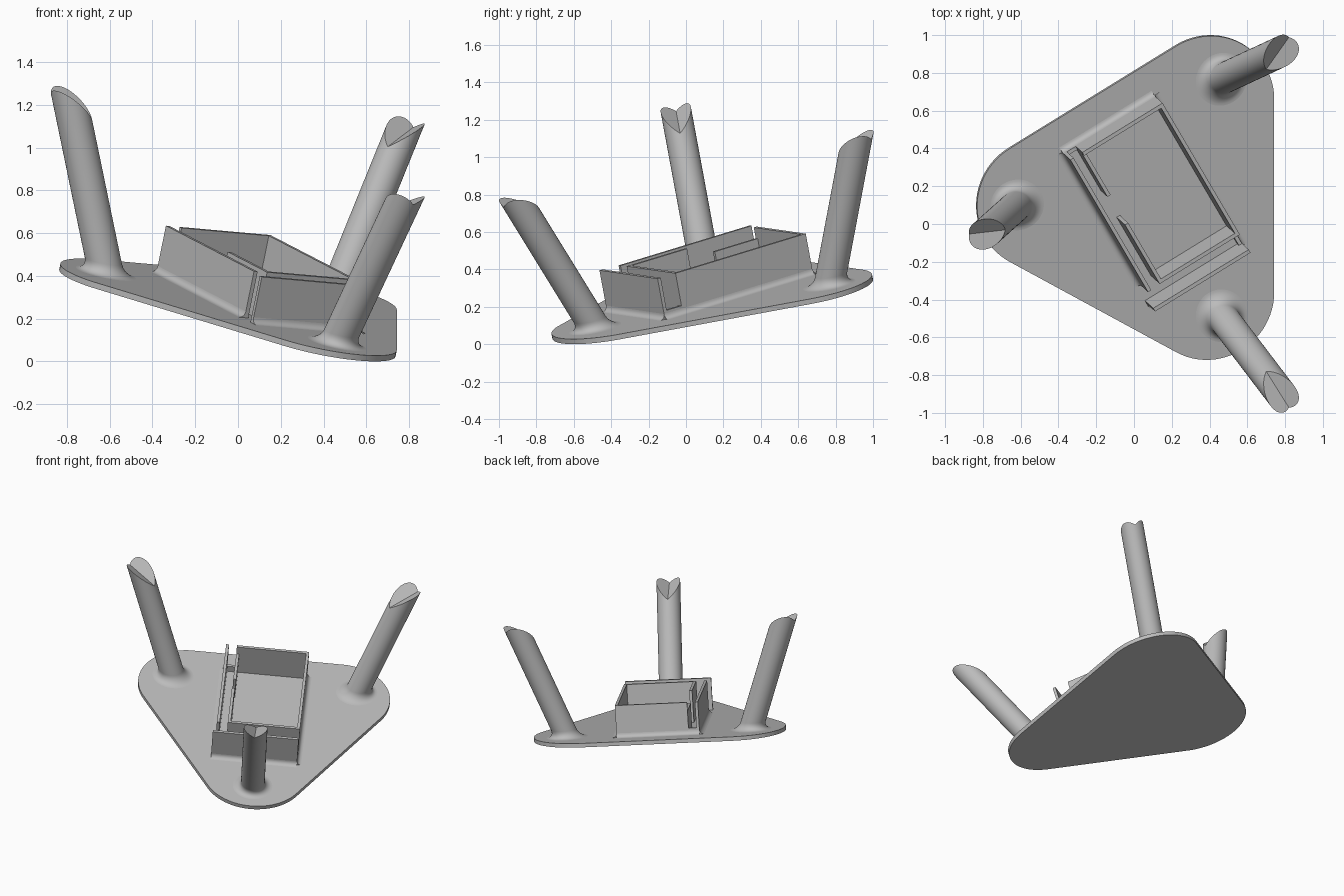
import bpy, bmesh
from math import sin, cos, pi, radians, sqrt
from mathutils import Matrix, Vector

cube = bpy.data.objects.get("Cube")
if cube:
    bpy.data.objects.remove(cube, do_unlink=True)

grey = bpy.data.materials.new("plain grey")
grey.use_nodes = True
grey.diffuse_color = (0.5, 0.5, 0.5, 1)
grey.node_tree.nodes["Principled BSDF"].inputs["Base Color"].default_value = (0.5, 0.5, 0.5, 1)

# Tilted frame: origin at the middle of the plate's upper face
n = Vector((0.203, -0.185, 1)).normalized()
e2 = Vector((0, 1, 0.185)).normalized()
e1 = e2.cross(n)
FRAME = Matrix((e1, e2, n)).transposed().to_4x4()
FRAME.translation = (0.103, 0.127, 0.2725)


def turn(deg):
    return FRAME @ Matrix.Rotation(radians(deg), 4, 'Z')


def finish(name, bm, matrix):
    bmesh.ops.recalc_face_normals(bm, faces=bm.faces)
    bm.transform(matrix)
    mesh = bpy.data.meshes.new(name)
    bm.to_mesh(mesh)
    bm.free()
    mesh.materials.append(grey)
    for p in mesh.polygons:
        p.use_smooth = True
    mesh.set_sharp_from_angle(angle=radians(30))
    ob = bpy.data.objects.new(name, mesh)
    bpy.context.collection.objects.link(ob)
    return ob


def prism(name, outline, offset, matrix):
    """Extrude a closed outline by an offset vector."""
    bm = bmesh.new()
    face = bm.faces.new([bm.verts.new(p) for p in outline])
    new = bmesh.ops.extrude_face_region(bm, geom=[face])["geom"]
    verts = [v for v in new if isinstance(v, bmesh.types.BMVert)]
    bmesh.ops.translate(bm, verts=verts, vec=offset)
    return finish(name, bm, matrix)


# Base plate: rounded triangle with equal sides
CORNER, ROUND, THICK = 0.60, 0.352, 0.028
outline = []
for k in range(3):
    mid = radians(60 + 120 * k)
    for i in range(25):
        a = mid + radians(-60 + 5 * i)
        outline.append((CORNER * cos(mid) + ROUND * cos(a),
                        CORNER * sin(mid) + ROUND * sin(a), 0))
prism("base_plate", outline, (0, 0, -THICK), FRAME)

# Splayed legs: flared foot, V-notched tip sloping up and outward
LEAN, REACH, R, FLARE, SEG = 0.42, 0.735, 0.082, 0.055, 48
TIP, SLOPE, SIDE = 0.34, 0.382, 0.662
STRETCH = sqrt(1 + LEAN ** 2)


def leg_point(a, h, grow):
    return (REACH + LEAN * h + (R * STRETCH + grow) * cos(a), (R + grow) * sin(a), h)


def tip_height(a):
    rise = TIP + SLOPE * (REACH + R * STRETCH * cos(a)) + SIDE * R * abs(sin(a))
    return rise / (1 - SLOPE * LEAN)


def leg(name, deg):
    bm = bmesh.new()
    angles = [2 * pi * i / SEG for i in range(SEG)]
    rings = [[bm.verts.new(leg_point(a, -0.01, FLARE)) for a in angles]]
    for j in range(9):
        t = j / 8 * pi / 2
        rings.append([bm.verts.new(leg_point(a, FLARE * (1 - cos(t)), FLARE * (1 - sin(t))))
                      for a in angles])
    rings.append([bm.verts.new(leg_point(a, tip_height(a), 0)) for a in angles])
    for low, high in zip(rings, rings[1:]):
        for i in range(SEG):
            k = (i + 1) % SEG
            bm.faces.new((low[i], low[k], high[k], high[i]))
    top, half = rings[-1], SEG // 2
    bm.faces.new(top[:half + 1])
    bm.faces.new(top[half:] + top[:1])
    bm.faces.new(rings[0])
    finish(name, bm, turn(deg))


for name, deg in (("right_leg", 180), ("back_leg", 60), ("front_leg", -60)):
    leg(name, deg)

# Open tray, turned to line up with the front leg
TRAY = turn(30)
H, T = 0.225, 0.02


def wall(name, x0, x1, y0, y1, h=H):
    z = -0.01
    prism(name, [(x0, y0, z), (x1, y0, z), (x1, y1, z), (x0, y1, z)], (0, 0, h - z), TRAY)


L, RT, BACK, FRONT = -0.215, 0.285, 0.485, -0.35
wall("tray_side_wall", RT - T, RT, FRONT, BACK)
wall("tray_back_wall", L, RT, BACK - T, BACK)
wall("tray_front_wall", L, RT, FRONT, FRONT + T)
wall("tray_slotted_wall_front", L, L + T, FRONT, 0.025)
wall("tray_slotted_wall_back", L, L + T, 0.19, BACK, 0.165)

# Detached guard plates beside and in front of the tray
OUT, END = -0.29, -0.465
wall("side_guard", OUT, OUT + T, -0.355, BACK)
wall("front_guard", -0.31, RT, END, END + T)
wall("front_low_bridge", RT - T, RT, END, FRONT, 0.045)
wall("back_low_bridge", OUT, L, BACK - T, BACK, 0.045)


# Small concave fillets along the outer feet of the walls
def fillet(name, start, end, out, size=0.03):
    s, e, o = (Vector((*p, 0)) for p in (start, end, out))
    up = Vector((0, 0, 1))
    shape = [s - o * 0.005, s - o * 0.005 + up * size]
    for i in range(7):
        t = i / 6 * pi / 2
        shape.append(s + o * size * (1 - cos(t)) + up * size * (1 - sin(t)))
    prism(name, shape, e - s, TRAY)


fillet("side_wall_fillet", (RT, END), (RT, BACK), (1, 0))
fillet("back_wall_fillet", (OUT, BACK), (RT, BACK), (0, 1))
fillet("side_guard_fillet", (OUT, -0.355), (OUT, BACK), (-1, 0))
fillet("front_guard_fillet", (-0.31, END), (RT, END), (0, -1))
